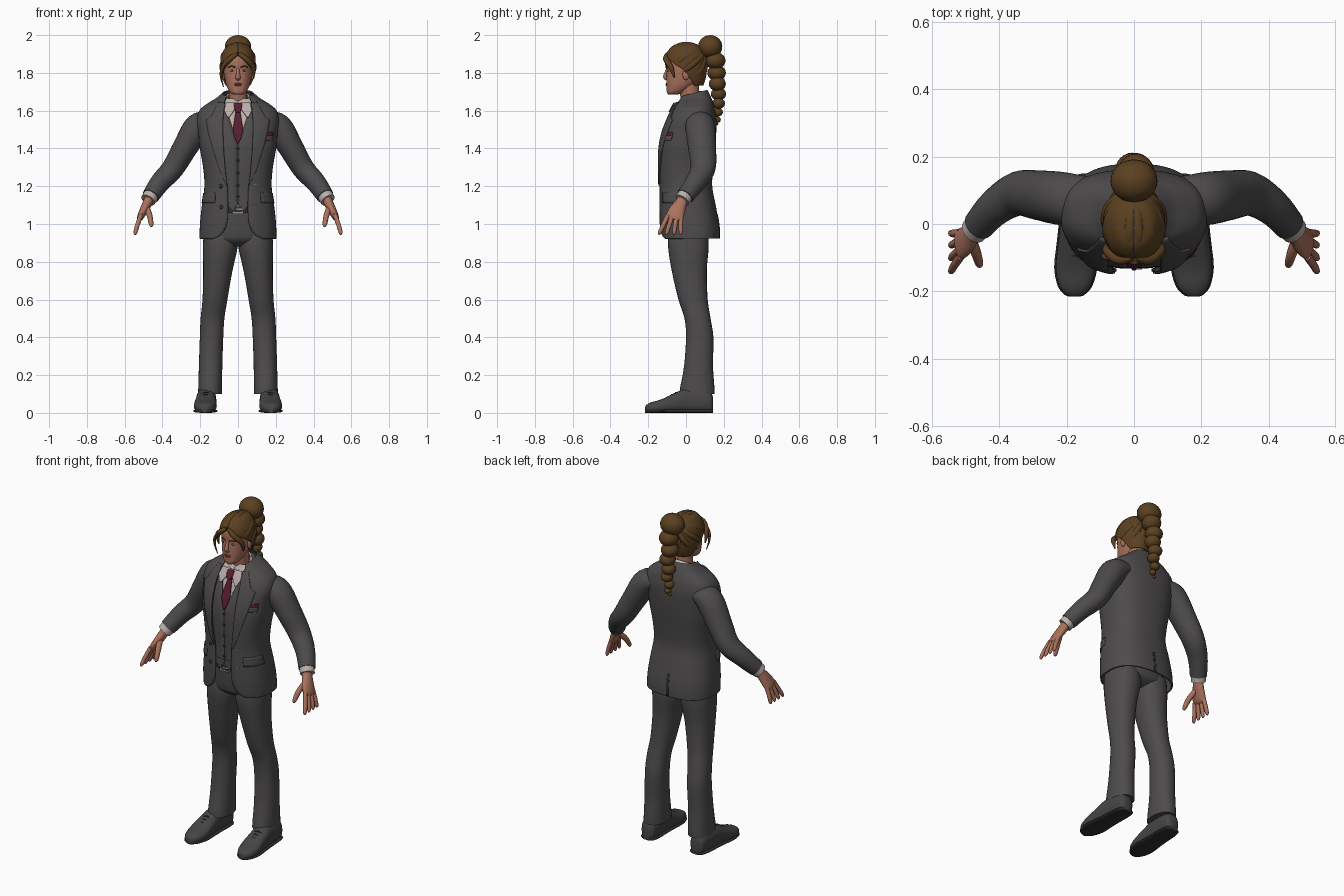
import bpy, bmesh
from math import sin, cos, asin, pi, radians, copysign
from mathutils import Vector, Matrix

cube = bpy.data.objects.get("Cube")
if cube:
    bpy.data.objects.remove(cube, do_unlink=True)


def material(name, *rgb):
    m = bpy.data.materials.new(name)
    m.use_nodes = True
    m.diffuse_color = (*rgb, 1)
    bsdf = next(n for n in m.node_tree.nodes if n.type == "BSDF_PRINCIPLED")
    bsdf.inputs["Base Color"].default_value = (*rgb, 1)
    bsdf.inputs["Roughness"].default_value = 0.8
    return m


SUIT = material("charcoal cloth", .075, .07, .071)
SHOE = material("shoe leather", .062, .058, .058)
DARK = material("dark leather", .03, .028, .028)
SHIRT = material("pale shirt", .5, .43, .4)
TIE = material("maroon silk", .1, .012, .028)
HAIR = material("brown hair", .105, .052, .015)
SKIN = material("skin", .41, .17, .11)
LIPS = material("lips", .27, .09, .07)
METAL = material("metal", .3, .29, .29)


def finish(name, bm, mat, mirror=False, thick=0):
    """Turn a bmesh into a smooth object, optionally thickened and mirrored."""
    bmesh.ops.recalc_face_normals(bm, faces=bm.faces)
    me = bpy.data.meshes.new(name)
    bm.to_mesh(me)
    bm.free()
    me.materials.append(mat)
    me.shade_smooth()
    me.set_sharp_from_angle(angle=radians(50))
    ob = bpy.data.objects.new(name, me)
    bpy.context.scene.collection.objects.link(ob)
    if thick:
        mod = ob.modifiers.new("Thickness", "SOLIDIFY")
        mod.thickness, mod.offset = thick, 0
    if mirror:
        ob.modifiers.new("Mirror", "MIRROR")
    return ob


def build(name, rings, mat, closed=True, **kw):
    """Skin a list of rings (closed and capped) or open rows of points."""
    bm = bmesh.new()
    vs = [[bm.verts.new(p) for p in r] for r in rings]
    n = len(vs[0])
    for a, b in zip(vs, vs[1:]):
        for i in range(n if closed else n - 1):
            j = (i + 1) % n
            bm.faces.new((a[i], a[j], b[j], b[i]))
    if closed:
        bm.faces.new(vs[0])
        bm.faces.new(vs[-1])
    return finish(name, bm, mat, **kw)


def smooth(rows, k=5):
    """Catmull-Rom resampling of a table of rows."""
    out, last = [], len(rows) - 1
    for i in range(last):
        p = [rows[max(0, min(last, i + d))] for d in (-1, 0, 1, 2)]
        for s in range(k):
            t = s / k
            out.append(tuple(b + t / 2 * (c - a + t * (2 * a - 5 * b + 4 * c - d + t * (3 * (b - c) + d - a)))
                             for a, b, c, d in zip(*p)))
    return out + [tuple(rows[-1])]


def rounded(a, rx, yf, yb, e):
    s, c = sin(a), cos(a)
    return (rx * copysign(abs(s) ** (2 / e), s),
            (yf + yb) / 2 - (yb - yf) / 2 * copysign(abs(c) ** (2 / e), c))


def body(name, rows, mat, e=2.2, n=32, **kw):
    """Closed body from rows of z, half width, front y, back y, centre x."""
    rings = []
    for z, rx, yf, yb, cx in smooth(rows):
        pts = [rounded(2 * pi * i / n, rx, yf, yb, e) for i in range(n)]
        rings.append([(x + cx, y, z) for x, y in pts])
    return build(name, rings, mat, **kw)


def shell(name, rows, mat, e=2.5, n=56, degrees=False, tilt=lambda z: 0, thick=.008):
    """Garment open at the front; the last column is the opening."""
    rings = []
    for z, rx, yf, yb, w in rows:
        w = max(0, w)
        a = radians(w) if degrees else asin(min(.99, (w / rx) ** (e / 2)))
        pts = [rounded(a + (2 * pi - 2 * a) * i / n, rx, yf, yb, e) for i in range(n + 1)]
        rings.append([(x, y, z + tilt(z) * y) for x, y in pts])
    return build(name, rings, mat, closed=False, thick=thick)


def tube(name, rows, mat, n=16, ref=(0, 1, 0), **kw):
    """Tube along rows of x, y, z and two radii."""
    rows = smooth(rows)
    pts = [Vector(r[:3]) for r in rows]
    rings = []
    for i, r in enumerate(rows):
        t = pts[min(i + 1, len(pts) - 1)] - pts[max(i - 1, 0)]
        u = t.cross(Vector(ref)).normalized()
        v = t.cross(u).normalized()
        rings.append([pts[i] + u * r[3] * cos(2 * pi * k / n) + v * r[4] * sin(2 * pi * k / n) for k in range(n)])
    return build(name, rings, mat, **kw)


def solid(name, loc, size, mat, box=False, **kw):
    bm = bmesh.new()
    m = Matrix.Translation(loc) @ Matrix.Diagonal((*size, 1))
    if box:
        bmesh.ops.create_cube(bm, size=2, matrix=m)
    else:
        bmesh.ops.create_uvsphere(bm, u_segments=24, v_segments=14, radius=1, matrix=m)
    return finish(name, bm, mat, **kw)


# Jacket: height, half width, front, back, half opening
JACKET = smooth([
    (.922, .2, -.13, .175, .13), (.94, .2, -.133, .175, .095), (.97, .199, -.136, .174, .07),
    (1.02, .196, -.139, .168, .055), (1.1, .187, -.14, .153, .052), (1.2, .174, -.14, .135, .056),
    (1.3, .181, -.144, .14, .07), (1.4, .198, -.142, .15, .077), (1.48, .206, -.127, .156, .08),
    (1.55, .214, -.1, .157, .08), (1.6, .2, -.076, .15, .077), (1.632, .163, -.058, .142, .074),
    (1.655, .115, -.045, .128, .07), (1.68, .078, -.035, .11, .06)])
lift = lambda z: max(0, z - 1.63) * 5


def level(z):
    for a, b in zip(JACKET, JACKET[1:]):
        if z <= b[0]:
            t = (z - a[0]) / (b[0] - a[0])
            return [p + t * (q - p) for p, q in zip(a, b)]


def front(x, z, off):
    _, rx, yf, yb, _ = level(z)
    s = min(abs(x) / rx, .97)
    return x, (yf + yb) / 2 - (yb - yf) / 2 * (1 - s ** 2.5) ** .4 - off, z


def around(deg, z, off):
    _, rx, yf, yb, _ = level(z)
    return (*rounded(radians(deg), rx + off, yf - off, yb + off, 2.5), z)


def patch(name, rows, mat, off=.006, place=front, thick=.006, mirror=False, cols=8, k=5):
    """Cloth piece laid on the jacket surface; rows of z, start, end."""
    fine = [tuple(p + s / k * (q - p) for p, q in zip(a, b)) for a, b in zip(rows, rows[1:]) for s in range(k)]
    grid = [[place(u + (v - u) * i / cols, z, off) for i in range(cols + 1)] for z, u, v in fine + [rows[-1]]]
    return build(name, grid, mat, closed=False, thick=thick, mirror=mirror)


def shrunk(d, low, high, gap):
    return [(z, rx - d, yf + d, yb - d, gap(z)) for z, rx, yf, yb, _ in JACKET if low < z < high]


shell("jacket", JACKET, SUIT, tilt=lift)
shell("waistcoat", shrunk(.014, 1.09, 1.63, lambda z: max(0, z - 1.42) * .33), SUIT, tilt=lift, thick=.004)
shell("shirt", shrunk(.021, 1.35, 1.67, lambda z: 0), SHIRT, tilt=lift, thick=.004)
patch("lapel", [(1.645, .07, .1), (1.6, .074, .125), (1.565, .078, .143), (1.55, .079, .168), (1.48, .079, .156),
                (1.38, .075, .127), (1.28, .066, .095), (1.205, .056, .06)], SUIT, .007, mirror=True)
patch("pocket_flap", [(1.165, 36, 82), (1.112, 35, 84)], SUIT, .005, around, mirror=True)
patch("back_vent", [(1.05, 179.2, 180.8), (.925, 179, 181)], DARK, .005, around, thick=.002)
patch("breast_pocket", [(1.468, .143, .186), (1.442, .139, .182)], SUIT)
patch("pocket_square", [(1.486, .15, .184), (1.466, .145, .186)], TIE, .005)
patch("waistcoat_point", [(1.125, .001, .075), (1.1, .004, .06), (1.07, .022, .03)], SUIT, -.01, mirror=True)
for i, z in enumerate((1.4, 1.335, 1.27, 1.205, 1.145)):
    solid(f"waistcoat_button_{i}", front(0, z, -.01), (.007, .004, .007), DARK)
for z in (1.2, 1.09):
    solid("jacket_button", front(-.09, z, .004), (.011, .005, .011), DARK)
    patch("buttonhole", [(z + .012, .078, .1), (z + .008, .078, .1)], METAL, .004, thick=.002)

# Shirt collar and tie
shell("collar_band", [(1.615, .074, -.055, .085, .02), (1.64, .066, -.05, .08, .012), (1.66, .06, -.045, .074, .01)],
      SHIRT, e=2.1, tilt=lambda z: .6)
patch("collar_flap", [(1.642, .008, .064), (1.6, .022, .073), (1.565, .046, .056)], SHIRT, .004, mirror=True)
patch("tie_blade", [(1.6, -.011, .011), (1.5, -.027, .027), (1.455, -.017, .017), (1.425, -.002, .002)], TIE, -.007)
patch("tie_knot", [(1.638, -.02, .02), (1.62, -.021, .021), (1.592, -.012, .012)], TIE, .007, thick=.012)

# Sleeves, shirt cuffs and hands
tube("sleeve", [(.14, .07, 1.545, .05, .07), (.21, .075, 1.515, .073, .079), (.28, .085, 1.405, .066, .074),
                (.345, .09, 1.295, .059, .066), (.412, .05, 1.22, .053, .055), (.462, -.004, 1.148, .046, .047)],
     SUIT, n=28, mirror=True)
tube("shirt_cuff", [(.455, .003, 1.158, .042, .042), (.476, -.02, 1.126, .04, .041)], SHIRT, n=24, mirror=True)
tube("palm", [(.462, -.008, 1.15, .026, .03), (.48, -.027, 1.11, .025, .033), (.5, -.048, 1.07, .022, .044),
              (.516, -.061, 1.038, .018, .046), (.524, -.066, 1.022, .01, .038)], SKIN, mirror=True)
for i, d in enumerate((-.036, -.012, .012, .034)):
    tube(f"finger_{i}", [(.515, d - .06, 1.045, .012, .013), (.534, d * 1.35 - .074, .99, .012, .012),
                         (.543, d * 1.6 - .082, .955, .01, .01), (.544, d * 1.65 - .084, .943, .004, .004)],
         SKIN, n=10, mirror=True)
tube("thumb", [(.485, -.045, 1.09, .016, .018), (.468, -.09, 1.045, .015, .016), (.46, -.118, 1.0, .012, .012),
               (.459, -.124, .985, .005, .005)], SKIN, n=10, mirror=True)

# Trousers and belt
body("trouser_hips", [(.882, .09, -.05, .06, 0), (.91, .165, -.09, .11, 0), (.95, .18, -.104, .125, 0),
                      (1.05, .168, -.113, .12, 0), (1.12, .155, -.115, .11, 0)], SUIT)
body("trouser_leg", [(.1, .064, -.035, .15, .148), (.14, .063, -.03, .15, .147), (.25, .062, -.01, .143, .145),
                     (.4, .062, 0, .145, .14), (.5, .063, -.008, .13, .135), (.6, .066, -.04, .115, .122),
                     (.75, .077, -.075, .11, .107), (.88, .092, -.095, .12, .094), (.96, .085, -.09, .115, .095)],
     SUIT, mirror=True)
body("belt", [(1.058, .17, -.122, .125, 0), (1.098, .163, -.122, .118, 0)], DARK)
solid("buckle", (0, -.125, 1.078), (.03, .006, .024), METAL, box=True)
solid("buckle_centre", (0, -.129, 1.078), (.021, .004, .015), DARK, box=True)
solid("buckle_prong", (.008, -.132, 1.078), (.016, .003, .003), METAL, box=True)

# Shoes: lengthwise sections of y, half width, height
LAST = smooth([(.142, .026, .085), (.128, .042, .11), (.08, .05, .125), (.0, .052, .128), (-.06, .056, .105),
               (-.13, .06, .072), (-.185, .047, .056), (-.21, .026, .042), (-.216, .01, .03)])


def shoe(name, mat, grow, height):
    rings = []
    for y, w, h in LAST:
        h = height or h
        pts = [rounded(2 * pi * i / 24, w + grow, 0, h, 2.6) for i in range(24)]
        rings.append([(.168 - y * .04 + x, y, z) for x, z in pts])
    build(name, rings, mat, mirror=True)


shoe("shoe", SHOE, 0, None)
shoe("shoe_sole", DARK, .004, .02)
for i in range(3):
    y, z = -.055 - .02 * i, .106 - .011 * i
    tube(f"lace_{i}", [(.145, y, z - .006, .004, .004), (.171, y, z + .002, .004, .004), (.197, y, z - .006, .004, .004)],
         DARK, n=8, mirror=True)

# Neck, head and face
tube("neck", [(0, .03, 1.6, .052, .052), (0, .022, 1.67, .049, .05), (0, .012, 1.75, .05, .055)], SKIN, n=24)
body("head", [(1.685, .022, -.092, -.045, 0), (1.697, .042, -.101, -.01, 0), (1.73, .06, -.103, .04, 0),
              (1.77, .07, -.104, .075, 0), (1.82, .076, -.102, .09, 0), (1.87, .077, -.102, .092, 0),
              (1.92, .062, -.08, .078, 0), (1.945, .03, -.04, .05, 0)], SKIN)
tube("nose", [(0, -.096, 1.825, .007, .007), (0, -.105, 1.8, .009, .009), (0, -.111, 1.778, .013, .01),
              (0, -.102, 1.765, .011, .007)], SKIN)
solid("lip_upper", (0, -.102, 1.742, ), (.021, .006, .004), LIPS)
solid("lip_lower", (0, -.102, 1.735), (.018, .006, .005), LIPS)
solid("ear", (.077, .0, 1.79), (.01, .018, .028), SKIN, mirror=True)
solid("eye", (.03, -.093, 1.812), (.013, .007, .005), SHIRT, mirror=True)
solid("iris", (.03, -.098, 1.812), (.005, .003, .005), DARK, mirror=True)
tube("eyebrow", [(.013, -.102, 1.829, .003, .003), (.033, -.099, 1.835, .004, .004), (.052, -.084, 1.829, .002, .002)],
     HAIR, n=8, ref=(0, 0, 1), mirror=True)

# Hair: cap with an opening angle for the face, swept locks, bangs
shell("hair_cap", smooth([
    (1.735, .07, -.09, .088, 118), (1.77, .08, -.1, .1, 103), (1.81, .087, -.107, .106, 88), (1.84, .089, -.109, .106, 66),
    (1.87, .088, -.108, .104, 38), (1.895, .083, -.102, .098, 6), (1.92, .071, -.088, .088, 0),
    (1.945, .048, -.06, .064, 0), (1.957, .003, -.01, .02, 0)]), HAIR, e=2.1, degrees=True)
centre, radii = Vector((0, 0, 1.84)), Vector((.083, .1, .108))
knot = Vector((0, .1, 1.915))
for i, start in enumerate([(.014, -.1, 1.9), (.05, -.085, 1.885), (.08, -.05, 1.855), (.088, -.01, 1.81),
                           (.08, .045, 1.76), (.035, .09, 1.745)]):
    rows = []
    for s in range(6):
        d = Vector(start).lerp(knot, s / 5) - centre
        d /= Vector([a / b for a, b in zip(d, radii)]).length
        r = .011 + .008 * sin(pi * (s + 1) / 7)
        rows.append((*(centre + d), r, r))
    tube(f"hair_lock_{i}", rows, HAIR, n=12, ref=(1, .3, .2), mirror=True)
tube("bangs", [(.006, -.1, 1.9, .01, .01), (.045, -.106, 1.872, .015, .015), (.08, -.08, 1.83, .013, .013),
               (.083, -.062, 1.775, .004, .004)], HAIR, n=12, mirror=True)
tube("loose_strand", [(-.04, -.108, 1.88, .007, .007), (-.082, -.1, 1.83, .008, .008), (-.09, -.092, 1.78, .006, .006),
                      (-.076, -.085, 1.725, .002, .002)], HAIR, n=8)

# Bun and bound ponytail
solid("bun", (0, .128, 1.938), (.07, .064, .062), HAIR)
for i, (y, z, r) in enumerate([(.155, 1.865, .054), (.162, 1.8, .049), (.166, 1.742, .045), (.172, 1.688, .04),
                               (.172, 1.638, .034), (.168, 1.592, .027), (.164, 1.552, .02), (.16, 1.53, .011)]):
    solid(f"ponytail_{i}", (.006 * (-1) ** i, y, z), (r, r, r * .85), HAIR)
